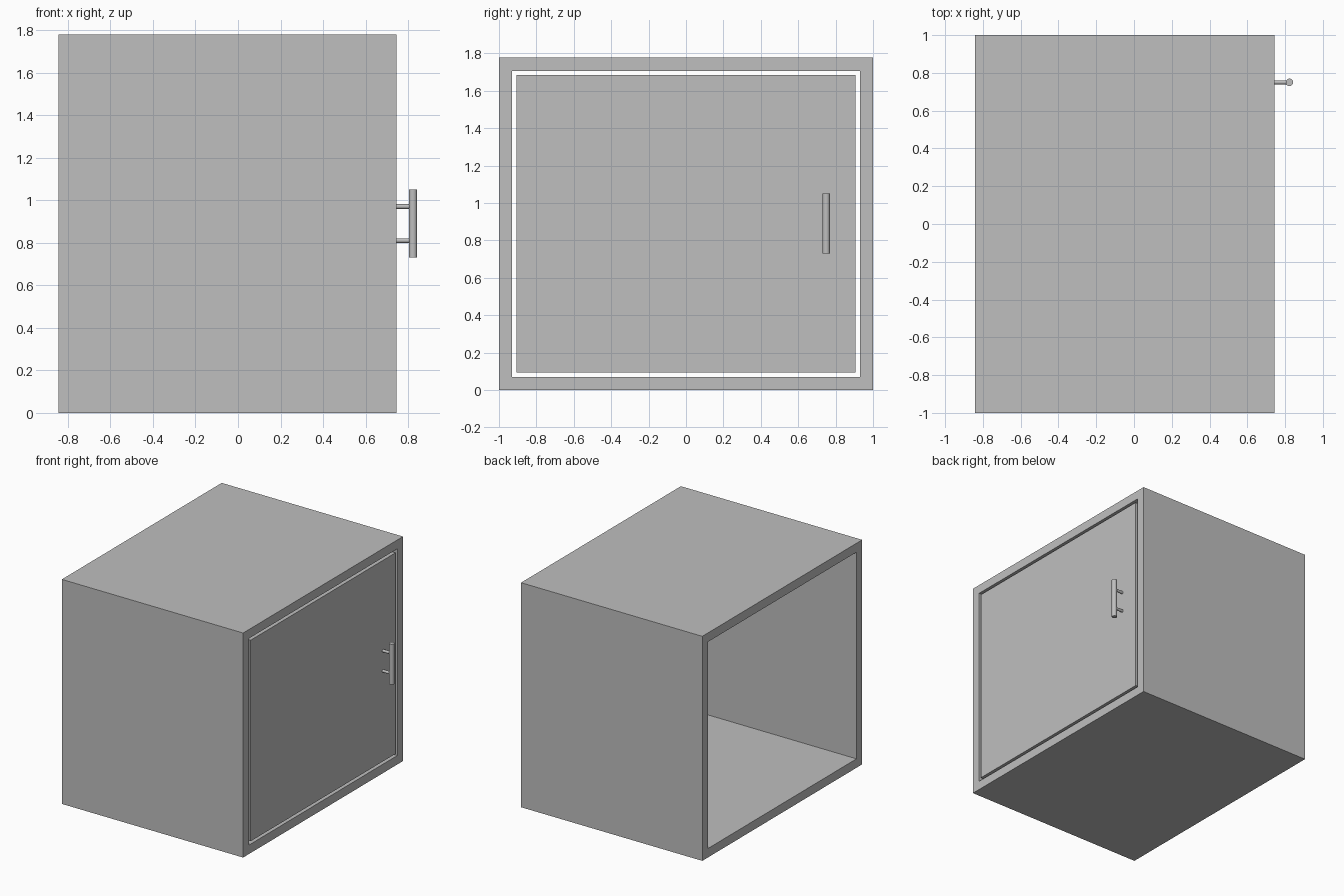
import bpy
import bmesh
from mathutils import Matrix, Vector

cube = bpy.data.objects.get("Cube")
if cube:
    bpy.data.objects.remove(cube, do_unlink=True)

# One grey for the whole cabinet
grey = bpy.data.materials.new("plain grey")
grey.use_nodes = True
colour = (0.52, 0.52, 0.52, 1)
grey.diffuse_color = colour
grey.node_tree.nodes["Principled BSDF"].inputs["Base Color"].default_value = colour


def add_object(name, bm):
    bmesh.ops.recalc_face_normals(bm, faces=bm.faces)
    mesh = bpy.data.meshes.new(name)
    bm.to_mesh(mesh)
    bm.free()
    mesh.materials.append(grey)
    obj = bpy.data.objects.new(name, mesh)
    bpy.context.collection.objects.link(obj)
    return obj


def ring(bm, x, half_y, z0, z1):
    corners = [(-half_y, z0), (half_y, z0), (half_y, z1), (-half_y, z1)]
    return [bm.verts.new((x, y, z)) for y, z in corners]


def bridge(bm, a, b):
    for i in range(4):
        j = (i + 1) % 4
        bm.faces.new((a[i], a[j], b[j], b[i]))


def rod(name, start, end, radius):
    start, end = Vector(start), Vector(end)
    axis = end - start
    turn = axis.to_track_quat("Z", "Y").to_matrix().to_4x4()
    bm = bmesh.new()
    bmesh.ops.create_cone(bm, cap_ends=True, segments=32, radius1=radius,
                          radius2=radius, depth=axis.length,
                          matrix=Matrix.Translation((start + end) / 2) @ turn)
    obj = add_object(name, bm)
    bpy.ops.object.select_all(action="DESELECT")
    obj.select_set(True)
    bpy.context.view_layer.objects.active = obj
    bpy.ops.object.shade_smooth_by_angle()


back, front, height = -0.843, 0.745, 1.778
wall = 0.071

# Square tube body, open at both ends
bm = bmesh.new()
outer = [ring(bm, x, 1.0, 0, height) for x in (back, front)]
inner = [ring(bm, x, 1.0 - wall, wall, height - wall) for x in (back, front)]
bridge(bm, *outer)
bridge(bm, *inner)
for o, i in zip(outer, inner):
    bridge(bm, o, i)
add_object("cabinet_body", bm)

# Flush door with a narrow open gap all round
gap = wall + 0.022
bm = bmesh.new()
door = [ring(bm, x, 1.0 - gap, gap, height - gap) for x in (front - wall, front)]
bridge(bm, *door)
for end in door:
    bm.faces.new(end)
add_object("door", bm)

# Bar handle on two posts
handle_x, handle_y, middle = 0.823, 0.75, 0.89
rod("handle_bar", (handle_x, handle_y, middle - 0.16),
    (handle_x, handle_y, middle + 0.16), 0.0195)
for name, side in (("lower_handle_post", -1), ("upper_handle_post", 1)):
    z = middle + side * 0.08
    rod(name, (front, handle_y, z), (handle_x, handle_y, z), 0.011)
